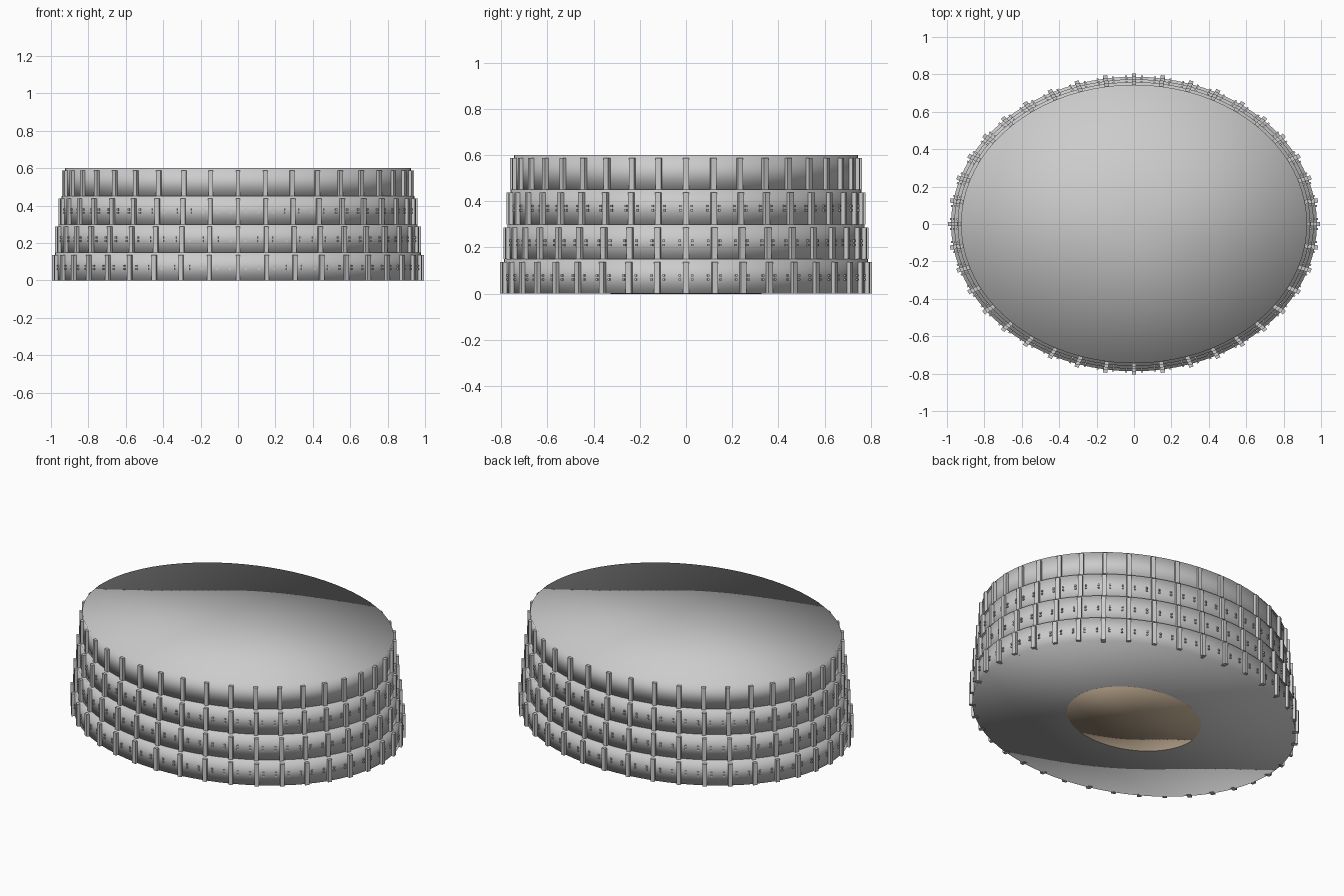
import bpy, bmesh
from math import sin, cos, pi, atan2
from mathutils import Matrix, Vector

if "Cube" in bpy.data.objects:
    bpy.data.objects.remove(bpy.data.objects["Cube"])

RATIO = 0.805      # ellipse depth / width
BAYS = 40
TIER_H = 0.15
RADII = [0.978, 0.961, 0.943, 0.925]


def finish(bm, name, smooth, mat=None):
    me = bpy.data.meshes.new(name)
    bm.to_mesh(me)
    bm.free()
    for p in me.polygons:
        p.use_smooth = smooth
    if mat:
        me.materials.append(mat)
    ob = bpy.data.objects.new(name, me)
    bpy.context.collection.objects.link(ob)
    return ob


def drum(name, rx, z0, z1, mat=None):
    # elliptical drum with fan caps, softly shaded all over
    bm = bmesh.new()
    m = Matrix.Translation((0, 0, (z0 + z1) / 2)) @ Matrix.Diagonal((rx, rx * RATIO, z1 - z0, 1))
    bmesh.ops.create_cone(bm, cap_ends=True, cap_tris=True, segments=80,
                          radius1=1, radius2=1, depth=1, matrix=m)
    return finish(bm, name, True, mat)


def wall_frame(rx, angle, z):
    # local x = outward from the wall, y = along the wall
    normal = atan2(sin(angle) * rx, cos(angle) * rx * RATIO)
    return Matrix.Translation((rx * cos(angle), rx * RATIO * sin(angle), z)) @ Matrix.Rotation(normal, 4, 'Z')


def box(bm, frame, size, offset=(0, 0, 0)):
    m = frame @ Matrix.Translation(offset) @ Matrix.Diagonal((*size, 1))
    bmesh.ops.create_cube(bm, size=1, matrix=m)


sand = bpy.data.materials.new("sand")
sand.diffuse_color = (0.55, 0.43, 0.30, 1)
sand.use_nodes = True
sand.node_tree.nodes["Principled BSDF"].inputs["Base Color"].default_value = sand.diffuse_color

for t, rx in enumerate(RADII):
    z = t * TIER_H
    drum(f"tier_{t + 1}", rx, z, z + TIER_H)

    # pilasters around the wall
    bm = bmesh.new()
    for i in range(BAYS):
        box(bm, wall_frame(rx, 2 * pi * i / BAYS, z + 0.0685), (0.034, 0.024, 0.137))
    finish(bm, f"pilasters_{t + 1}", False)

    # small arch springers between pilasters on the lower tiers
    if t < 3:
        bm = bmesh.new()
        for i in range(BAYS):
            f = wall_frame(rx, 2 * pi * (i + 0.5) / BAYS, z + 0.07)
            for side in (-1, 1):
                for dz in (-0.009, 0.009):
                    box(bm, f, (0.012, 0.010, 0.009), (0, side * 0.035, dz))
        finish(bm, f"arch_stones_{t + 1}", False)

# arena floor seen on the underside
drum("arena_floor", 0.405, -0.0005, 0.002, sand)
